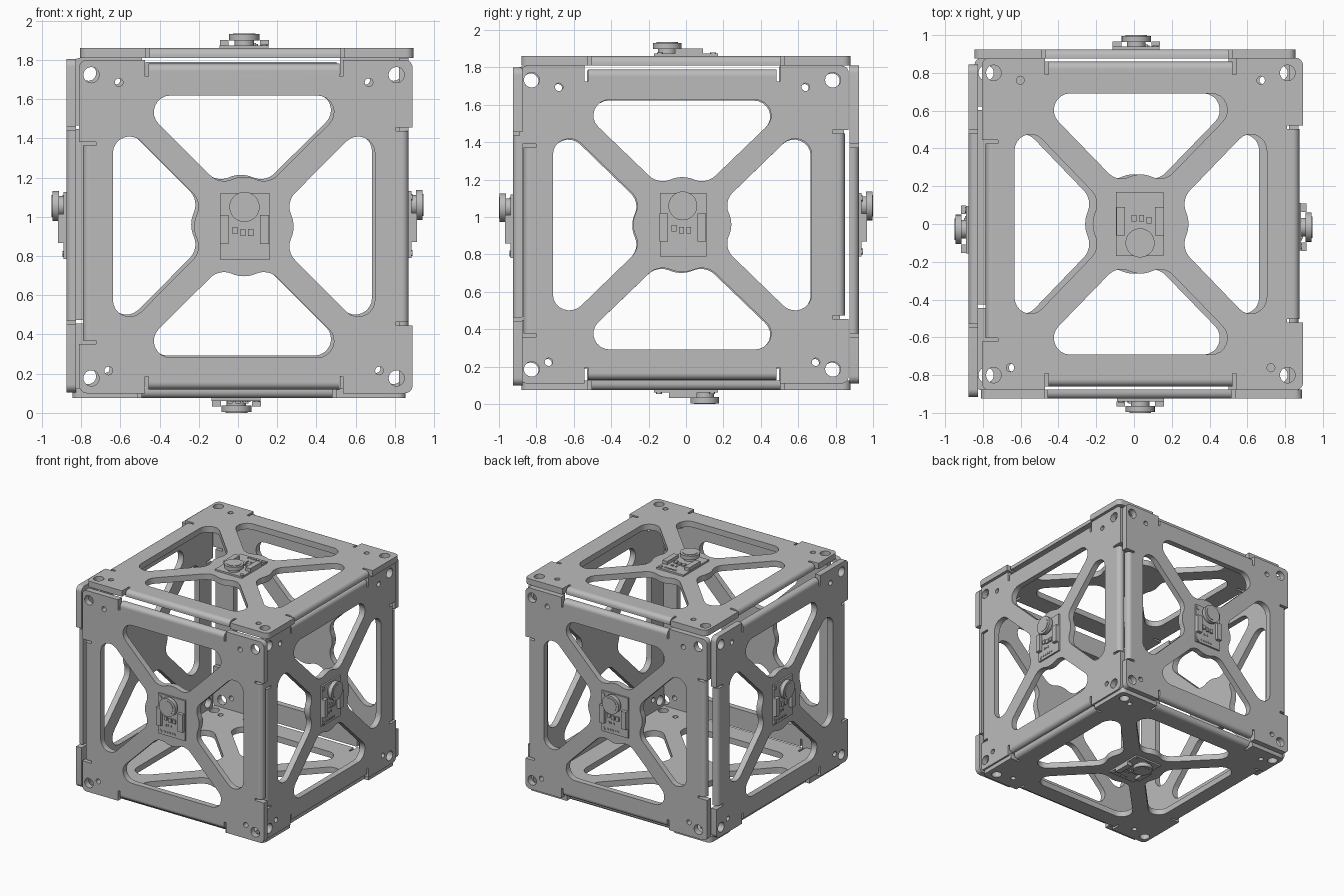
import bpy, bmesh, math
from mathutils import Matrix, Vector

cube = bpy.data.objects.get("Cube")
if cube:
    bpy.data.objects.remove(cube)

THICK = 0.05
LIP = 0.035
Y_STRETCH = 1.035

grey = bpy.data.materials.new("plain_grey")
grey.use_nodes = True
grey.diffuse_color = (0.5, 0.5, 0.5, 1)
bsdf = next(n for n in grey.node_tree.nodes if n.type == 'BSDF_PRINCIPLED')
bsdf.inputs["Base Color"].default_value = grey.diffuse_color


def rounded(corners, steps=8):
    """Polygon from (x, y, radius) corners, each replaced by a tangent arc."""
    out = []
    for i, (x, y, r) in enumerate(corners):
        p = Vector((x, y))
        if r == 0:
            out.append(p)
            continue
        a = (Vector(corners[i - 1][:2]) - p).normalized()
        b = (Vector(corners[(i + 1) % len(corners)][:2]) - p).normalized()
        half = a.angle(b) / 2
        centre = p + (a + b).normalized() * (r / math.sin(half))
        start = p + a * (r / math.tan(half)) - centre
        end = p + b * (r / math.tan(half)) - centre
        sweep = start.angle_signed(end)
        for k in range(steps + 1):
            out.append(centre + Matrix.Rotation(-sweep * k / steps, 2) @ start)
    return out


def circle(x, y, r, n=24):
    return [Vector((x + r * math.cos(math.tau * k / n), y + r * math.sin(math.tau * k / n)))
            for k in range(n)]


def quarter(points, k):
    return [Matrix.Rotation(k * math.pi / 2, 2) @ p for p in points]


# Plate edges, anticlockwise from the right: distance and recess range
EDGES = [(0.86, -0.505, 0.505), (0.85, -0.505, 0.505),
         (0.84, -0.43, 0.60), (0.85, -0.505, 0.505)]


def plate_outline():
    pts = []
    for k, (h, a, b) in enumerate(EDGES):
        d, s, w = h - 0.02 - LIP, h - 0.085, 0.018
        side = [(h, a), (s, a), (s, a + w), (d, a + w),
                (d, b - w), (s, b - w), (s, b), (h, b)]
        pts += [(*v, 0) for v in quarter([Vector(p) for p in side], k)]
        nxt = EDGES[(k + 1) % 4][0]
        pts += [(*v, 0.04) for v in quarter([Vector((h, nxt))], k)]
    return rounded(pts)


def plate_loops():
    # Four cutouts leave a round hub and diagonal spokes
    window = rounded([(0.668, -0.58, 0.085), (0.668, 0.58, 0.085),
                      (0.215, 0.125, 0.1), (0.265, 0, 0.15), (0.215, -0.125, 0.1)])
    loops = [plate_outline()] + [quarter(window, k) for k in range(4)]
    for sx in (-1, 1):
        for sy in (-1, 1):
            loops.append(circle(sx * 0.778, sy * 0.773, 0.04))
            loops.append(circle(sx * (0.637 if sy > 0 else 0.69), sy * 0.735, 0.021, 16))
    return loops


def finish(name, bm, matrix):
    bmesh.ops.remove_doubles(bm, verts=bm.verts, dist=0.0001)
    bmesh.ops.recalc_face_normals(bm, faces=bm.faces)
    bm.transform(matrix)
    mesh = bpy.data.meshes.new(name)
    bm.to_mesh(mesh)
    bm.free()
    mesh.materials.clear()
    mesh.materials.append(grey)
    ob = bpy.data.objects.new(name, mesh)
    bpy.context.collection.objects.link(ob)
    bpy.ops.object.select_all(action='DESELECT')
    ob.select_set(True)
    bpy.context.view_layer.objects.active = ob
    bpy.ops.object.shade_smooth_by_angle(angle=math.radians(35))
    return ob


def prism(bm, points, direction):
    face = bm.faces.new([bm.verts.new(p) for p in points])
    new = bmesh.ops.extrude_face_region(bm, geom=[face])["geom"]
    bmesh.ops.translate(bm, vec=direction, verts=[v for v in new if isinstance(v, bmesh.types.BMVert)])


def box(bm, u, v, w, h, z0, z1):
    m = Matrix.Translation((u, v, (z0 + z1) / 2)) @ Matrix.Diagonal((w, h, z1 - z0, 1))
    bmesh.ops.create_cube(bm, size=1, matrix=m)


def disc(bm, u, v, r, z0, z1, n=32):
    bmesh.ops.create_cone(bm, cap_ends=True, segments=n, radius1=r, radius2=r, depth=z1 - z0,
                          matrix=Matrix.Translation((u, v, (z0 + z1) / 2)))


def build_plate(name, matrix):
    # Flat plate with holes, top surface at local height zero
    curve = bpy.data.curves.new(name, 'CURVE')
    curve.dimensions, curve.fill_mode, curve.extrude = '2D', 'BOTH', THICK / 2
    for loop in plate_loops():
        spline = curve.splines.new('POLY')
        spline.points.add(len(loop) - 1)
        for point, p in zip(spline.points, loop):
            point.co = (p.x, p.y, 0, 1)
        spline.use_cyclic_u = True
    temp = bpy.data.objects.new(name, curve)
    bpy.context.collection.objects.link(temp)
    mesh = bpy.data.meshes.new_from_object(temp.evaluated_get(bpy.context.evaluated_depsgraph_get()))
    bm = bmesh.new()
    bm.from_mesh(mesh)
    bm.transform(Matrix.Translation((0, 0, -THICK / 2)))
    bpy.data.objects.remove(temp)
    bpy.data.curves.remove(curve)
    bpy.data.meshes.remove(mesh)
    finish(name + "_plate", bm, matrix)

    # Rounded lips along the recessed edges
    bm = bmesh.new()
    for k, (h, a, b) in enumerate(EDGES):
        base, a, b = h - 0.02 - LIP, a + 0.018, b - 0.018
        arc = [(LIP * math.sin(t * math.pi / 16), LIP * math.cos(t * math.pi / 16) - LIP)
               for t in range(9)]
        profile = arc + [(LIP, -THICK), (0, -THICK)]
        turn = Matrix.Rotation(k * math.pi / 2, 3, 'Z')
        prism(bm, [turn @ Vector((base + d, a, z)) for d, z in profile],
              turn @ Vector((0, b - a, 0)))
    finish(name + "_lips", bm, matrix)


def build_sensor(name, matrix):
    # Circuit board with connectors and small chips
    bm = bmesh.new()
    box(bm, 0.005, 0, 0.25, 0.34, 0, 0.014)
    for u in (-0.1, 0.105):
        box(bm, u, -0.015, 0.045, 0.15, 0.014, 0.042)
    for u, v in ((-0.045, -0.02), (-0.005, -0.03), (0.035, -0.03)):
        box(bm, u, v, 0.026, 0.034, 0.014, 0.026)
    for u in (-0.045, -0.03, 0.0):
        box(bm, u, -0.08, 0.01, 0.016, 0.014, 0.02)
    for k in range(5):
        disc(bm, -0.06 + k * 0.024, -0.14, 0.008, 0.014, 0.02, 12)
    for v in (-0.145, 0.14):
        disc(bm, -0.1, v, 0.016, 0.014, 0.02, 16)
    finish(name + "_board", bm, matrix)

    # Round lens on its holder
    bm = bmesh.new()
    disc(bm, 0.003, 0.1, 0.05, 0.014, 0.04)
    disc(bm, 0.003, 0.1, 0.077, 0.038, 0.071)
    disc(bm, 0.003, 0.1, 0.057, 0.071, 0.075)
    finish(name + "_lens", bm, matrix)


# Six sides: plate centre on its outer surface, right axis, up axis, sensor turned over
SIDES = {
    "front": ((0.03, -0.925, 0.95), (1, 0, 0), (0, 0, 1), False),
    "back": ((0.015, 0.925, 0.96), (-1, 0, 0), (0, 0, 1), False),
    "left": ((0.87, -0.02, 0.96), (0, 1, 0), (0, 0, 1), False),
    "right": ((-0.875, -0.025, 0.955), (0, -1, 0), (0, 0, 1), False),
    "top": ((0.035, 0, 1.86), (1, 0, 0), (0, 1, 0), True),
    "bottom": ((-0.005, 0, 0.075), (1, 0, 0), (0, -1, 0), True),
}
for name, (centre, right, up, turned) in SIDES.items():
    u, v = Vector(right), Vector(up)
    frame = Matrix((u, v, u.cross(v))).transposed().to_4x4()
    place = Matrix.Translation(centre) @ frame
    stretch = Matrix.Diagonal((Y_STRETCH if u.y else 1, Y_STRETCH if v.y else 1, 1, 1))
    build_plate(name, place @ stretch)
    build_sensor(name + "_sensor", place @ Matrix.Rotation(math.pi if turned else 0, 4, 'Z'))
